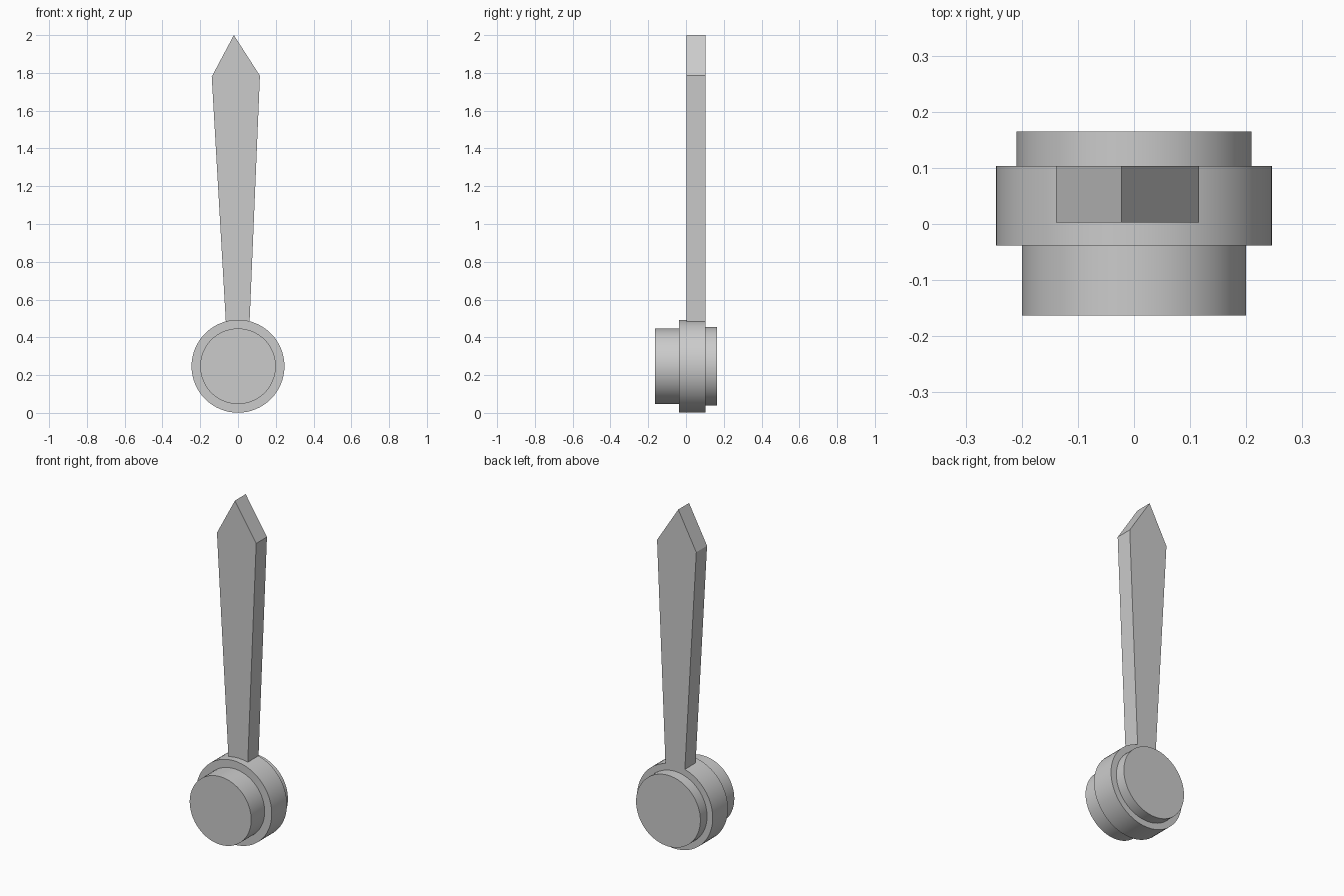
import bpy
import math

cube = bpy.data.objects.get("Cube")
if cube:
    bpy.data.objects.remove(cube)

# Single grey material
grey = bpy.data.materials.new("light_grey")
grey.use_nodes = True
colour = (0.6, 0.6, 0.6, 1)
grey.diffuse_color = colour
grey.node_tree.nodes["Principled BSDF"].inputs["Base Color"].default_value = colour

HUB_Z = 0.247


def disc(name, radius, y0, y1):
    """Round hub section lying along the y axis."""
    bpy.ops.mesh.primitive_cylinder_add(
        vertices=64, radius=radius, depth=y1 - y0,
        location=(0, (y0 + y1) / 2, HUB_Z), rotation=(math.pi / 2, 0, 0))
    obj = bpy.context.object
    obj.name = name
    obj.data.materials.append(grey)
    bpy.ops.object.shade_smooth_by_angle(angle=math.radians(30))


def plate(name, outline, y0, y1):
    """Flat x-z outline extruded along y."""
    n = len(outline)
    verts = [(x, y, z) for y in (y0, y1) for x, z in outline]
    faces = [tuple(range(n)), tuple(reversed(range(n, 2 * n)))]
    faces += [(i, i + n, (i + 1) % n + n, (i + 1) % n) for i in range(n)]
    mesh = bpy.data.meshes.new(name)
    mesh.from_pydata(verts, [], faces)
    mesh.materials.append(grey)
    obj = bpy.data.objects.new(name, mesh)
    bpy.context.collection.objects.link(obj)


# Stepped hub: front boss, wide collar, back boss
disc("front_boss", 0.2, -0.163, -0.038)
disc("hub_collar", 0.246, -0.038, 0.103)
disc("back_boss", 0.209, 0.103, 0.165)

# Tapered pointer with an off-centre tip, rooted in the collar
plate("pointer_blade",
      [(-0.064, 0.475), (0.061, 0.475), (0.116, 1.785),
       (-0.022, 2.0), (-0.139, 1.78)], 0.003, 0.103)
